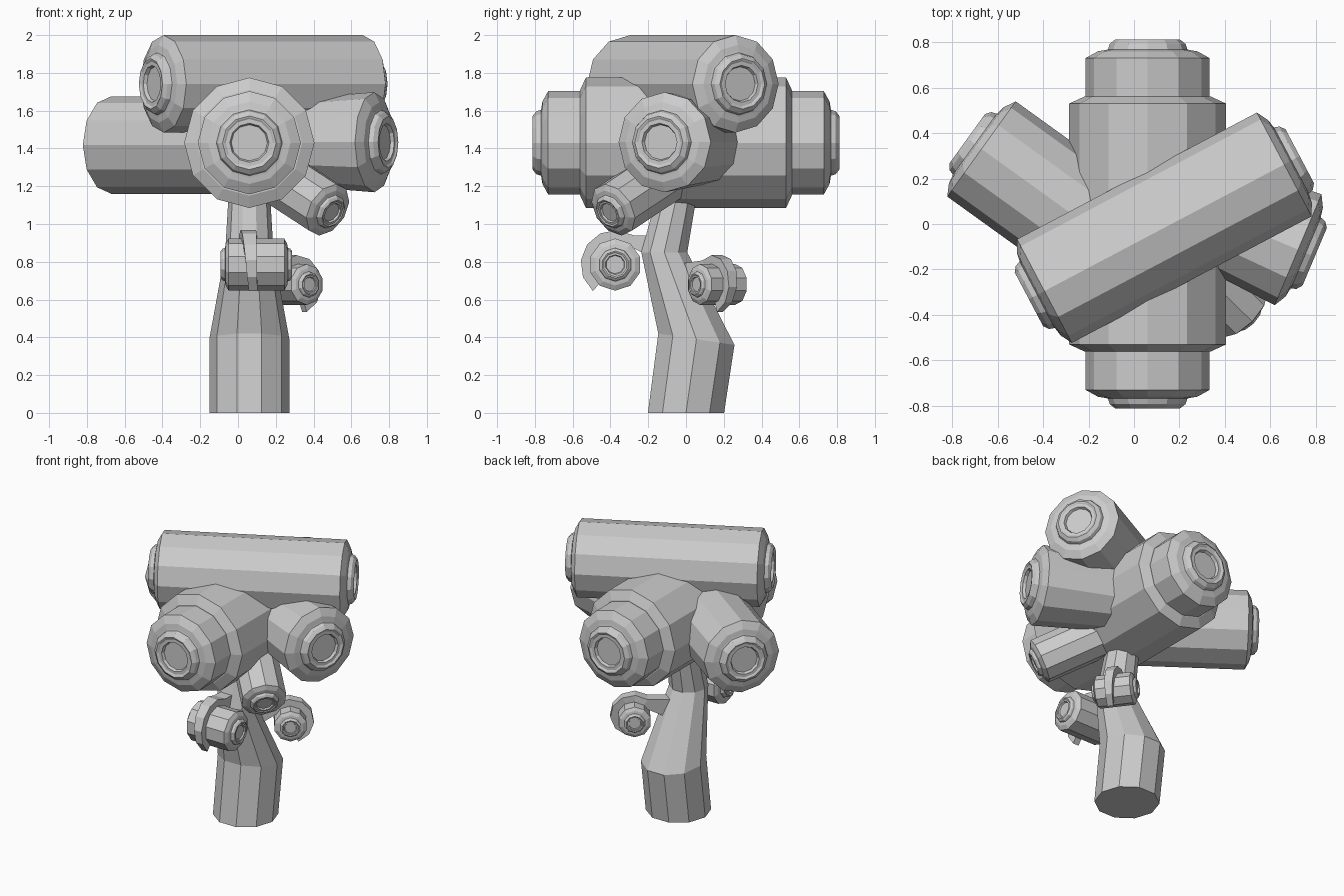
import bpy, bmesh
from math import sin, cos, pi, radians
from mathutils import Vector

if "Cube" in bpy.data.objects:
    bpy.data.objects.remove(bpy.data.objects["Cube"])

# cut-end profile: (radius factor, protrusion factor), from the shoulder inwards to the recess
CAP = [(1, 0), (.80, .11), (.68, .13), (.64, .14), (.61, .23), (.52, .30),
       (.49, .29), (.46, .27), (.38, .27), (.35, .20)]


def finish(name, bm):
    bmesh.ops.recalc_face_normals(bm, faces=bm.faces)
    me = bpy.data.meshes.new(name)
    bm.to_mesh(me)
    bm.free()
    ob = bpy.data.objects.new(name, me)
    bpy.context.collection.objects.link(ob)
    return ob


def bridge(bm, rings):
    """Skin a list of vertex rings and close both ends."""
    n = len(rings[0])
    for a, b in zip(rings, rings[1:]):
        for i in range(n):
            j = (i + 1) % n
            bm.faces.new((a[i], a[j], b[j], b[i]))
    bm.faces.new(rings[0])
    bm.faces.new(rings[-1])


def lathe(name, origin, axis, profile, n):
    """Revolve (radius, distance) points round an axis."""
    o, d = Vector(origin), Vector(axis).normalized()
    u = (Vector((0, 0, 1)) - d * d.z).normalized()
    s = d.cross(u)
    bm = bmesh.new()
    rings = []
    for r, t in profile:
        rings.append([bm.verts.new(o + d * t + (u * cos(2 * pi * i / n) + s * sin(2 * pi * i / n)) * r)
                      for i in range(n)])
    bridge(bm, rings)
    return finish(name, bm)


def log(name, p0, p1, r0, r1, n=12, both=False):
    """Log from p0 to p1 with a ringed cut end at p1 (and at p0 if both)."""
    d = Vector(p1) - Vector(p0)
    prof = [(r0, 0)]
    if both:
        prof = [(r0 * a, -r0 * b) for a, b in reversed(CAP)]
    prof += [(r1 * a, d.length + r1 * b) for a, b in CAP]
    return lathe(name, p0, d, prof, n)


def hook(name, centre, out, side, root, start, end, r_in, r_out, width):
    """Tapering stem that leaves the trunk at root and curls round a knob."""
    c, o, s, z = Vector(centre), Vector(out), Vector(side), Vector((0, 0, 1))
    bm = bmesh.new()
    steps = 6
    rings = []
    rt = Vector(root)
    rings.append([bm.verts.new(rt + s * a * width + z * b * .07)
                  for a, b in ((-.5, -1), (.5, -1), (.5, 1), (-.5, 1))])
    for k in range(steps + 1):
        f = k / steps
        a = radians(start + (end - start) * f)
        radial = o * cos(a) + z * sin(a)
        w = width * (1 - .5 * f)
        rings.append([bm.verts.new(c + radial * r + s * (h * w + .03 * (f - .5)))
                      for r, h in ((r_in, -.5), (r_in, .5), (r_out, .5), (r_out, -.5))])
    bridge(bm, rings)
    return finish(name, bm)


# bent trunk: rings of (y, z, radius, tilt of the ring)
bm = bmesh.new()
rings = []
for y, z, r, tilt in ((0, 0, .212, 0), (.055, .39, .212, -.15), (-.115, .85, .128, 0),
                      (-.055, 1.12, .112, 0), (-.01, 1.4, .10, 0)):
    rings.append([bm.verts.new((.06 + r * cos(2 * pi * i / 10), y + r * sin(2 * pi * i / 10),
                                z + tilt * r * sin(2 * pi * i / 10))) for i in range(10)])
bridge(bm, rings)
finish("trunk", bm)

# main drum with stepped ends
half = [(.345, .53), (.28, .56), (.273, .56)]
lathe("main_drum", (.06, 0, 1.43), (0, 1, 0),
      [(r, -t) for r, t in reversed(half)] + half, 12)
log("main_core", (.06, -.73, 1.43), (.06, .73, 1.43), .273, .273, both=True)

# large logs
log("top_log", (-.394, -.295, 1.742), (.661, .262, 1.742), .258, .258, both=True)
log("left_log", (0, -.153, 1.418), (-.671, .33, 1.418), .258, .258)
log("right_log", (.17, .12, 1.433), (.722, -.113, 1.433), .22, .265)

# small lower log
log("lower_log", (.114, -.03, 1.31), (.475, -.385, 1.075), .15, .15, n=10)

# two knobs held by curled stems
log("front_knob", (-.05, -.375, .785), (.245, -.375, .785), .138, .138, n=10, both=True)
hook("front_stem", (.065, -.375, .785), (0, -1, 0), (1, 0, 0), (.06, -.13, .87),
     122, -50, .12, .183, .09)
log("side_knob", (.225, .26, .68), (.365, .073, .68), .108, .108, n=10, both=True)
hook("side_stem", (.30, .16, .68), (.8, .6, 0), (.6, -.8, 0), (.12, .0, .72),
     125, -70, .09, .155, .08)
